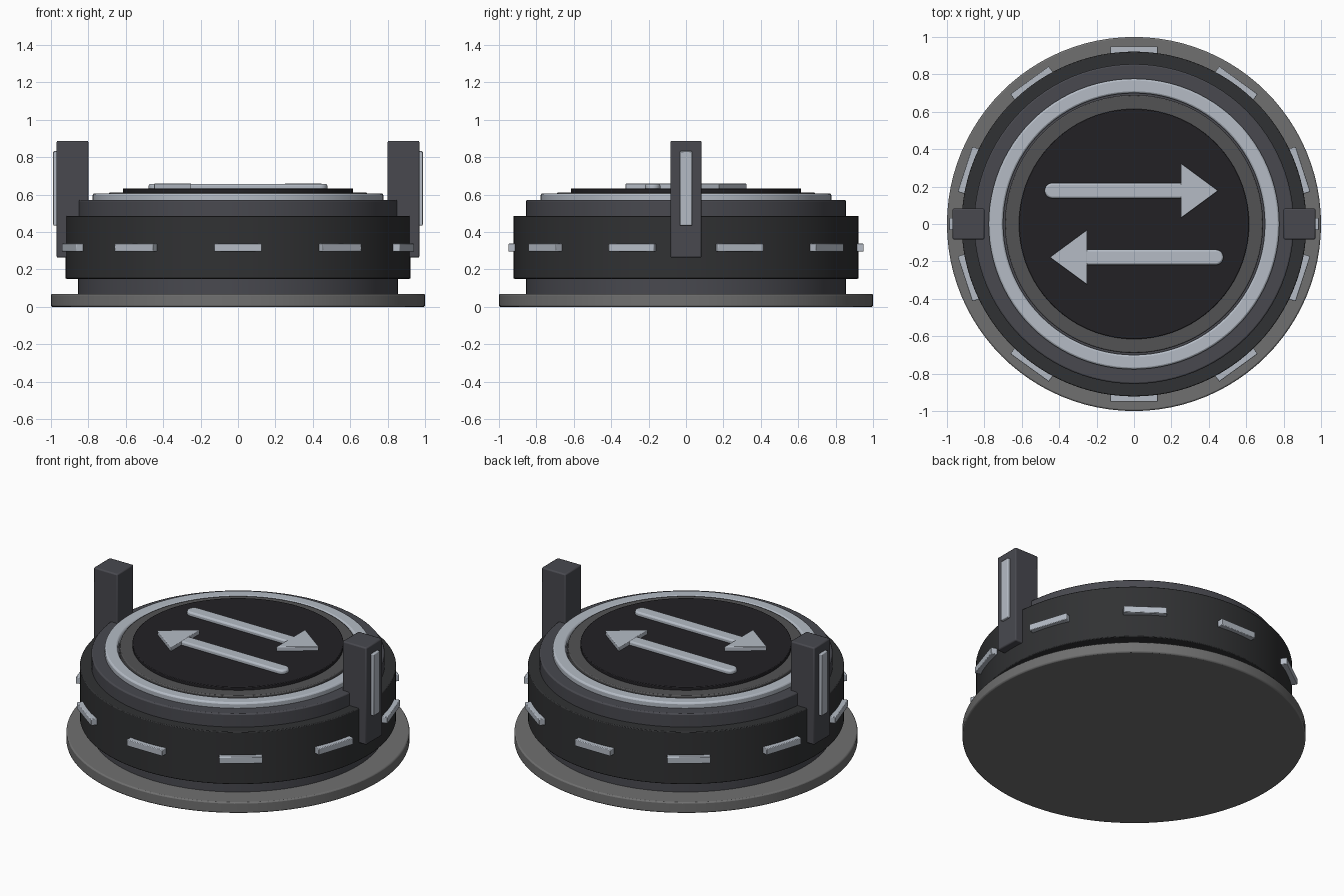
import bpy, bmesh, math
from mathutils import Matrix

if "Cube" in bpy.data.objects:
    bpy.data.objects.remove(bpy.data.objects["Cube"])


def material(name, r, g, b):
    m = bpy.data.materials.new(name)
    m.diffuse_color = (r, g, b, 1)
    m.use_nodes = True
    m.node_tree.nodes["Principled BSDF"].inputs["Base Color"].default_value = m.diffuse_color
    return m


LIGHT = material("pale_light", 0.46, 0.50, 0.56)
PLATE = material("plate_grey", 0.16, 0.16, 0.16)
BAND = material("band_dark", 0.030, 0.031, 0.033)
BODY = material("body_slate", 0.065, 0.066, 0.078)
TRAY = material("tray_grey", 0.085, 0.085, 0.088)
DISC = material("disc_black", 0.016, 0.015, 0.018)


def finish(name, bm, mat, bevel=0.0):
    bmesh.ops.recalc_face_normals(bm, faces=bm.faces)
    mesh = bpy.data.meshes.new(name)
    bm.to_mesh(mesh)
    bm.free()
    ob = bpy.data.objects.new(name, mesh)
    bpy.context.collection.objects.link(ob)
    mesh.materials.append(mat)
    if bevel:
        mod = ob.modifiers.new("soft_edges", 'BEVEL')
        mod.width, mod.segments = bevel, 2
        mod.limit_method, mod.angle_limit = 'ANGLE', math.radians(40)
    bpy.ops.object.select_all(action='DESELECT')
    bpy.context.view_layer.objects.active = ob
    ob.select_set(True)
    bpy.ops.object.shade_smooth_by_angle(angle=math.radians(30))
    return ob


def drum(name, r, z0, z1, mat, bevel=0.008):
    bm = bmesh.new()
    bmesh.ops.create_cone(bm, cap_ends=True, segments=96, radius1=r, radius2=r, depth=z1 - z0,
                          matrix=Matrix.Translation((0, 0, (z0 + z1) / 2)))
    return finish(name, bm, mat, bevel)


def ring(name, r0, r1, z0, z1, mat, bevel=0.008, n=96):
    bm = bmesh.new()
    loops = []
    for i in range(n):
        a = math.tau * i / n
        loops.append([bm.verts.new((r * math.cos(a), r * math.sin(a), z))
                      for r, z in ((r0, z0), (r1, z0), (r1, z1), (r0, z1))])
    for i in range(n):
        p, q = loops[i], loops[(i + 1) % n]
        for k in range(4):
            bm.faces.new((p[k], q[k], q[(k + 1) % 4], p[(k + 1) % 4]))
    return finish(name, bm, mat, bevel)


def box(name, lo, hi, mat, angle=0.0, bevel=0.006):
    bm = bmesh.new()
    size = [h - l for l, h in zip(lo, hi)]
    mid = [(h + l) / 2 for l, h in zip(lo, hi)]
    bmesh.ops.create_cube(bm, size=1, matrix=Matrix.Rotation(angle, 4, 'Z')
                          @ Matrix.Translation(mid) @ Matrix.Diagonal((*size, 1)))
    return finish(name, bm, mat, bevel)


def prism(name, pts, z0, z1, mat, angle=0.0, bevel=0.005):
    bm = bmesh.new()
    face = bm.faces.new([bm.verts.new((x, y, z0)) for x, y in pts])
    ext = bmesh.ops.extrude_face_region(bm, geom=[face])
    for v in ext["geom"]:
        if isinstance(v, bmesh.types.BMVert):
            v.co.z = z1
    bm.transform(Matrix.Rotation(angle, 4, 'Z'))
    return finish(name, bm, mat, bevel)


# Stacked round housing
drum("base_plate", 1.0, 0.0, 0.07, PLATE)
drum("body", 0.855, 0.06, 0.572, BODY)
ring("outer_band", 0.80, 0.922, 0.15, 0.487, BAND, 0.005)
ring("glow_ring", 0.70, 0.777, 0.56, 0.607, LIGHT, 0.01)
drum("inner_tray", 0.69, 0.56, 0.612, TRAY, 0.006)
drum("top_disc", 0.615, 0.60, 0.633, DISC, 0.004)

# Ten marker lights around the band
for i in range(10):
    box(f"marker_light_{i}", (0.90, -0.127, 0.296), (0.95, 0.127, 0.338), LIGHT,
        math.radians(18 + 36 * i), 0.004)

# Opposite upright posts with light strips
for side, turn in (("right", 0.0), ("left", math.pi)):
    box(f"{side}_post", (0.80, -0.083, 0.263), (0.97, 0.083, 0.888), BODY, turn, 0.008)
    box(f"{side}_post_strip", (0.955, -0.033, 0.435), (0.988, 0.033, 0.832), LIGHT, turn, 0.005)

# Two opposed arrows on the disc
cy, hw = 0.178, 0.041
shaft = [(0.30, cy - hw), (0.30, cy + hw)]
for i in range(13):
    a = math.pi / 2 + math.pi * i / 12
    shaft.append((-0.437 + hw * math.cos(a), cy + hw * math.sin(a)))
head = [(0.25, cy - 0.147), (0.45, cy), (0.25, cy + 0.147)]
for side, turn in (("right", 0.0), ("left", math.pi)):
    prism(f"{side}_arrow_shaft", shaft, 0.625, 0.658, LIGHT, turn, 0.01)
    prism(f"{side}_arrow_head", head, 0.625, 0.660, LIGHT, turn, 0.004)
